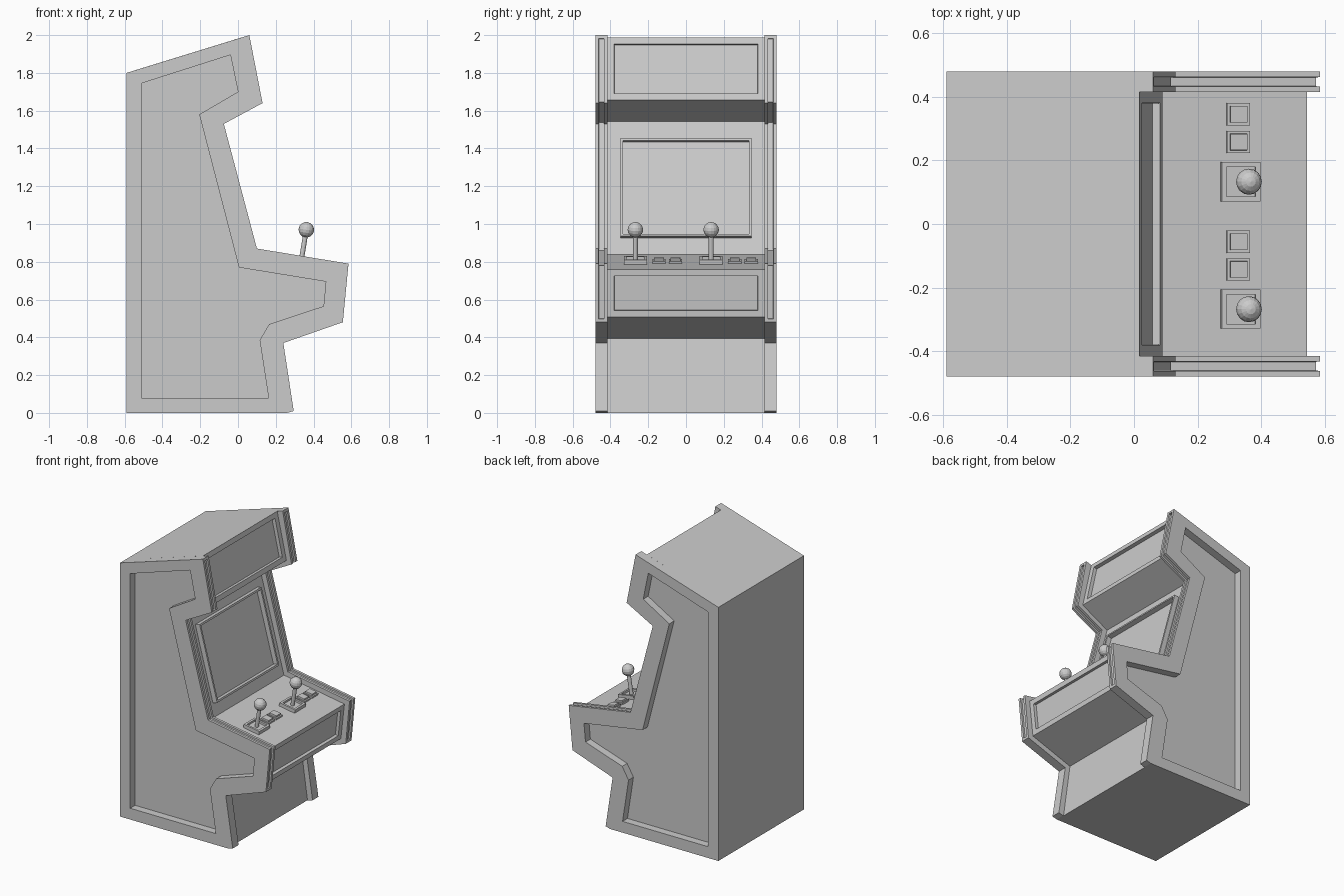
import bpy, bmesh
from math import pi, atan2
from mathutils import Matrix, Vector

if "Cube" in bpy.data.objects:
    bpy.data.objects.remove(bpy.data.objects["Cube"])


def finish(name, bm):
    me = bpy.data.meshes.new(name)
    bm.to_mesh(me)
    bm.free()
    ob = bpy.data.objects.new(name, me)
    bpy.context.collection.objects.link(ob)
    return ob


def sink(bm, faces, margin, depth):
    """Leave a rim of the given width, then push the inside in or out."""
    bm.normal_update()
    bmesh.ops.inset_region(bm, faces=faces, thickness=margin, use_even_offset=True, use_boundary=True)
    bm.normal_update()
    bmesh.ops.inset_region(bm, faces=faces, thickness=0.0005, depth=depth,
                           use_even_offset=True, use_boundary=True)


def prism(profile, y0, y1):
    """Side profile (x, z) stretched across y; walls[i] starts at point i."""
    bm = bmesh.new()
    a = [bm.verts.new((x, y0, z)) for x, z in profile]
    b = [bm.verts.new((x, y1, z)) for x, z in profile]
    n = len(profile)
    walls = [bm.faces.new((a[i], a[(i + 1) % n], b[(i + 1) % n], b[i])) for i in range(n)]
    bm.faces.new(a)
    bm.faces.new(b)
    bmesh.ops.recalc_face_normals(bm, faces=bm.faces[:])
    return bm, walls


def inset_box(name, mat, sx, sy, h, margin, depth):
    """Box standing on a local plane, with its top sunk or raised inside a rim."""
    bm = bmesh.new()
    bmesh.ops.create_cube(bm, size=1, matrix=Matrix.Translation((0, 0, h / 2)) @ Matrix.Diagonal((sx, sy, h, 1)))
    bm.normal_update()
    sink(bm, [f for f in bm.faces if f.normal.z > 0.9], margin, depth)
    bm.transform(mat)
    return finish(name, bm)


# Cabinet body between the side panels
body_profile = [(-0.59, 0), (0.255, 0), (0.20, 0.395), (0.517, 0.507), (0.545, 0.76),
                (0.07, 0.838), (-0.118, 1.543), (0.09, 1.657), (0.017, 1.987), (-0.59, 1.8)]
bm, walls = prism(body_profile, -0.415, 0.415)
sink(bm, [walls[3]], 0.035, -0.022)   # coin panel under the controls
sink(bm, [walls[7]], 0.035, -0.025)   # top sign panel
finish("cabinet_body", bm)

# Side panels: grooved front edge and a recessed outer face
side_profile = [(-0.59, 0), (0.26, 0), (0.295, 0.01), (0.24, 0.37), (0.555, 0.48), (0.585, 0.79),
                (0.10, 0.87), (-0.075, 1.53), (0.13, 1.64), (0.06, 2.0), (-0.59, 1.8)]
recess_profile = [(-0.51, 0.08), (0.162, 0.08), (0.115, 0.385), (0.165, 0.47), (0.453, 0.565),
                  (0.465, 0.695), (0.005, 0.77), (-0.205, 1.58), (0.0, 1.70), (-0.04, 1.895),
                  (-0.51, 1.745)]
for side, s in (("left", -1), ("right", 1)):
    bm, walls = prism(side_profile, s * 0.415, s * 0.48)
    sink(bm, walls[4:9], 0.018, -0.012)
    panel = finish("side_panel_" + side, bm)
    bm, _ = prism(recess_profile, s * 0.425, s * 0.6)
    cutter = finish("recess_cutter_" + side, bm)
    cutter.hide_render = True
    cutter.display_type = 'WIRE'
    mod = panel.modifiers.new("recess", 'BOOLEAN')
    mod.operation = 'DIFFERENCE'
    mod.solver = 'EXACT'
    mod.object = cutter

# Screen with a thin raised frame
tilt = atan2(0.188, 0.705)
screen_mat = Matrix.Translation((-0.023, 0, 1.186)) @ Matrix.Rotation(pi / 2 - tilt, 4, 'Y')
inset_box("screen_frame", screen_mat, 0.537, 0.695, 0.035, 0.013, -0.033)

# Two sets of controls on the sloping deck
slope = atan2(0.078, 0.475)


def deck(x, y):
    z = 0.838 - (x - 0.07) * 0.078 / 0.475
    return Matrix.Translation((x, y, z)) @ Matrix.Rotation(slope, 4, 'Y')


for i, y in enumerate((-0.268, 0.133), 1):
    m = deck(0.333, y)
    inset_box(f"joystick_base_{i}", m, 0.123, 0.123, 0.025, 0.015, -0.014)
    # Stick and ball
    bm = bmesh.new()
    bmesh.ops.create_cone(bm, cap_ends=True, segments=12, radius1=0.013, radius2=0.013, depth=0.15,
                          matrix=m @ Matrix.Translation((0, 0, 0.083)))
    finish(f"joystick_stick_{i}", bm)
    bm = bmesh.new()
    bmesh.ops.create_uvsphere(bm, u_segments=16, v_segments=8, radius=0.041,
                              matrix=m @ Matrix.Translation((0, 0, 0.177)))
    finish(f"joystick_ball_{i}", bm)
    # Square buttons
    for j, dy in enumerate((0.125, 0.212), 1):
        inset_box(f"button_{i}_{j}", deck(0.327, y + dy), 0.073, 0.07, 0.012, 0.009, 0.012)
